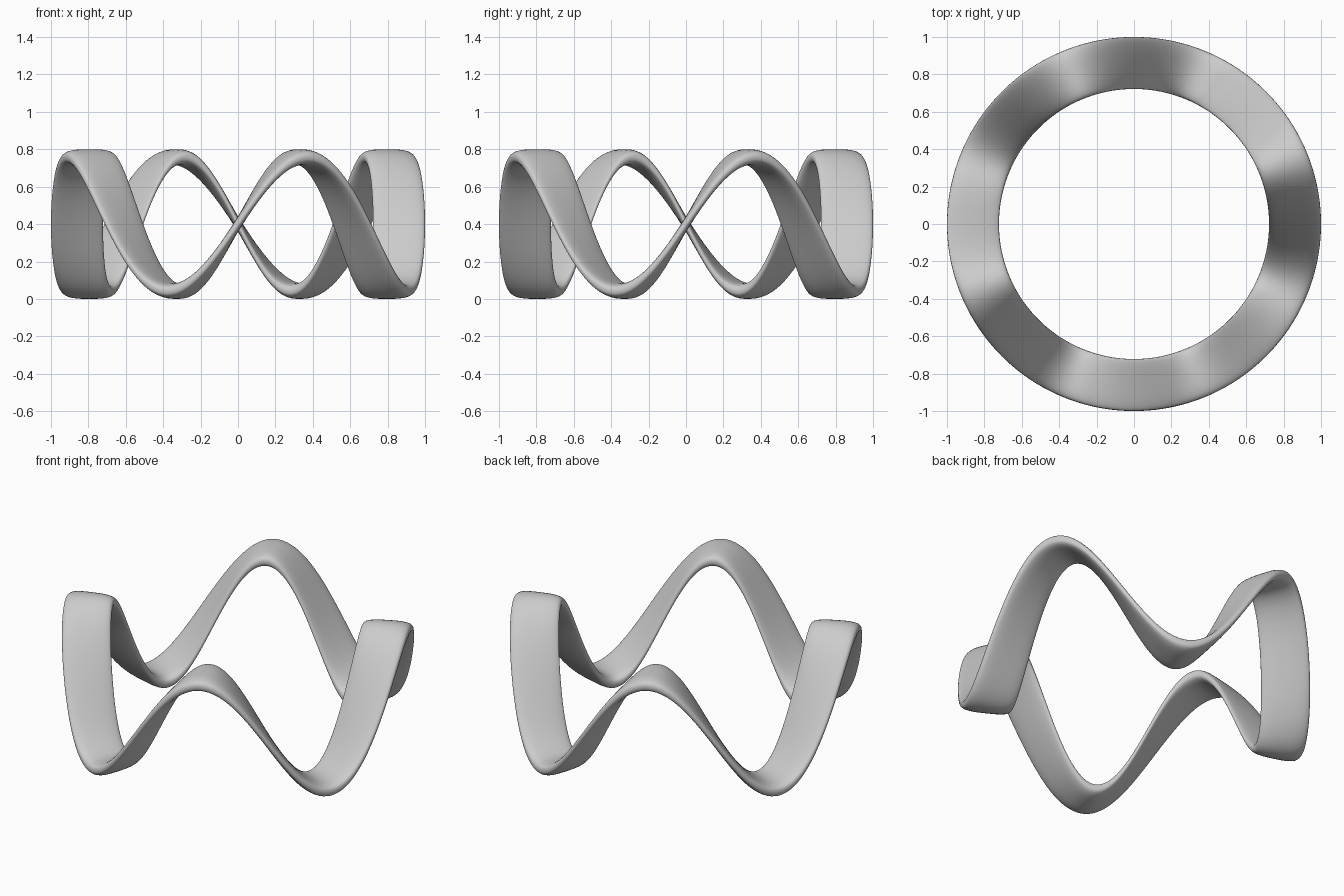
import bpy, bmesh, math

if "Cube" in bpy.data.objects:
    bpy.data.objects.remove(bpy.data.objects["Cube"])

WAVES = 4          # crests around the ring
R_MID = 0.861      # centre-line radius
HALF_W = 0.139     # half of the radial width
HALF_T = 0.042     # half of the vertical thickness
AMP = 0.358        # wave height
Z_MID = 0.4
STEPS, SIDES = 256, 32


def signed_power(v, p):
    return math.copysign(abs(v) ** p, v)


# Flat, round-edged cross-section (superellipse)
section = []
for j in range(SIDES):
    a = 2 * math.pi * j / SIDES
    section.append((HALF_W * signed_power(math.cos(a), 2 / 3),
                    HALF_T * signed_power(math.sin(a), 2 / 3)))

# Sweep the section around the circle, lifting it along a sine wave
bm = bmesh.new()
rings = []
for i in range(STEPS):
    t = 2 * math.pi * i / STEPS
    z0 = Z_MID + AMP * math.sin(WAVES * t)
    rings.append([bm.verts.new(((R_MID + u) * math.cos(t),
                                (R_MID + u) * math.sin(t),
                                z0 + v)) for u, v in section])
for i in range(STEPS):
    a, b = rings[i], rings[(i + 1) % STEPS]
    for j in range(SIDES):
        k = (j + 1) % SIDES
        bm.faces.new((a[j], b[j], b[k], a[k]))
bmesh.ops.recalc_face_normals(bm, faces=bm.faces)
for f in bm.faces:
    f.smooth = True

mesh = bpy.data.meshes.new("wavy_ring")
bm.to_mesh(mesh)
bm.free()
ring = bpy.data.objects.new("wavy_ring", mesh)
bpy.context.collection.objects.link(ring)
